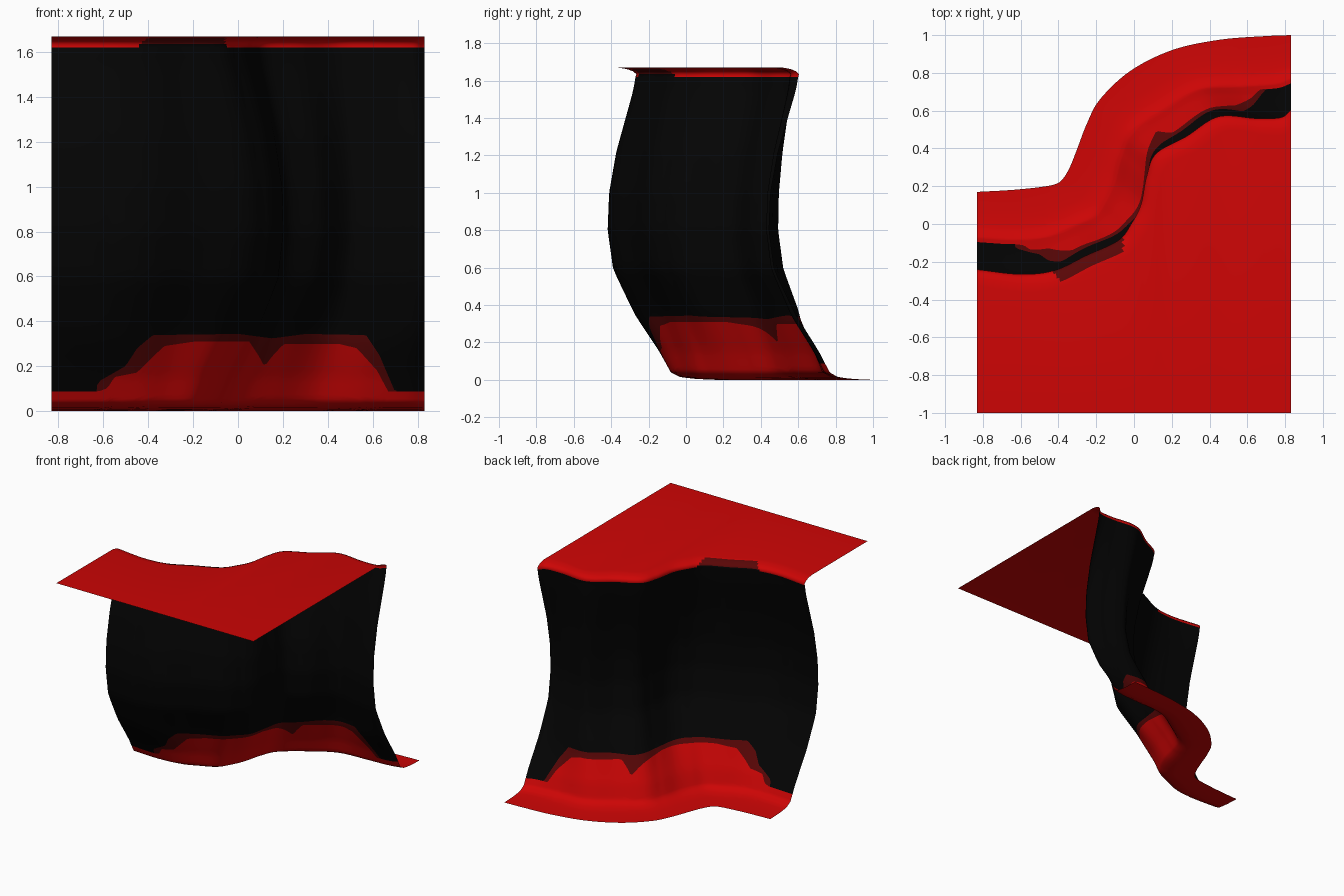
import bpy
from math import pi, sin
from mathutils import Vector

cube = bpy.data.objects.get("Cube")
if cube:
    bpy.data.objects.remove(cube, do_unlink=True)


def material(name, rgb):
    m = bpy.data.materials.new(name)
    m.use_nodes = True
    m.diffuse_color = (*rgb, 1)
    bsdf = next(n for n in m.node_tree.nodes if n.type == 'BSDF_PRINCIPLED')
    bsdf.inputs["Base Color"].default_value = (*rgb, 1)
    bsdf.inputs["Roughness"].default_value = 0.8
    return m


def lerp_table(table, t):
    """Piecewise linear lookup in (key, value) pairs."""
    if t <= table[0][0]:
        return table[0][1]
    for (a, p), (b, q) in zip(table, table[1:]):
        if t <= b:
            return p + (q - p) * (t - a) / (b - a)
    return table[-1][1]


def curve_point(pts, u):
    """Catmull-Rom point on a control polyline, u in 0..1."""
    s = u * (len(pts) - 1)
    i = min(int(s), len(pts) - 2)
    t = s - i
    b, c = Vector(pts[i]), Vector(pts[i + 1])
    a = Vector(pts[i - 1]) if i > 0 else 2 * b - c
    d = Vector(pts[i + 2]) if i + 2 < len(pts) else 2 * c - b
    return 0.5 * (2 * b + (c - a) * t + (2 * a - 5 * b + 4 * c - d) * t ** 2
                  + (3 * b - a - 3 * c + d) * t ** 3)


# S-shaped brink at the top and foot line on the ground
BRINK = [(-.83, -.245), (-.6, -.27), (-.42, -.25), (-.25, -.17), (-.08, -.09),
         (-.01, 0), (.04, .1), (.07, .25), (.12, .37), (.28, .46), (.45, .565),
         (.65, .555), (.78, .56), (.83, .6)]
FOOT = [(-.83, .17), (-.65, .18), (-.5, .195), (-.42, .21), (-.38, .235),
        (-.34, .3), (-.3, .4), (-.25, .53), (-.18, .66), (-.02, .81),
        (.2, .92), (.45, .975), (.7, .995), (.83, 1)]

# Hollow wall profile: height -> share of the way from brink to foot
PROFILE = [(0, 1), (.005, .72), (.015, .53), (.04, .42), (.15, .28), (.36, -.05),
           (.59, -.32), (.8, -.39), (1.0, -.37), (1.22, -.27), (1.4, -.14),
           (1.55, -.03), (1.62, 0)]
LIP = [(1.635, .01), (1.65, -.03), (1.66, -.09), (1.665, -.14), (1.669, -.2)]
# Depth of the hollow along the wall, and a swelling just above the apron
HOLLOW = [(0, 1), (.08, .83), (.25, .85), (.4, 1.03), (.55, 1.03), (.69, .8),
          (.77, .54), (.85, .58), (.92, .76), (1, 1)]
SWELLING = [(.05, 0), (.2, .06), (.36, .13), (.6, .04), (.8, 0)]

# Painted border heights along the wall: red apron and dark red fringe
RED_TOP = [(-.62, .085), (-.58, .1), (-.55, .15), (-.45, .17), (-.4, .22),
           (-.33, .29), (-.2, .31), (.05, .31), (.09, .25), (.12, .195),
           (.15, .24), (.2, .3), (.45, .3), (.53, .28), (.62, .18), (.67, .085)]
DARK_TOP = [(-.64, .085), (-.62, .13), (-.5, .2), (-.45, .28), (-.38, .34),
            (0, .345), (.15, .325), (.3, .345), (.57, .34), (.63, .25), (.7, .085)]

COLS, RED_ROWS, DARK_ROWS, WALL_ROWS = 180, 14, 2, 30
RED, DARK, BLACK = range(3)


def wall_share(u, z):
    f = lerp_table(PROFILE, z)
    if f < 0:
        f *= lerp_table(HOLLOW, u)
    return f + lerp_table(SWELLING, z) * sin(2 * pi * u) ** 2


def cliff_point(u, z, f):
    a, b = curve_point(BRINK, u), curve_point(FOOT, u)
    p = a + (b - a) * f
    return (max(-.83, min(.83, p.x)), p.y, z)


def wall_point(u, z):
    return cliff_point(u, z, wall_share(u, z))


def border(table, u):
    h = .25
    for _ in range(6):
        h = (h + lerp_table(table, wall_point(u, h)[0])) / 2
    return h


# One column of points from the foot, up the wall, over the lip, to the front
verts, columns = [], []
for i in range(COLS + 1):
    u = i / COLS
    red = border(RED_TOP, u)
    dark = max(border(DARK_TOP, u), red + .002)
    levels = [red * (k / RED_ROWS) ** 2 for k in range(RED_ROWS + 1)]
    levels += [red + (dark - red) * k / DARK_ROWS for k in range(1, DARK_ROWS + 1)]
    levels += [dark + (1.62 - dark) * k / WALL_ROWS for k in range(1, WALL_ROWS + 1)]
    col = [wall_point(u, z) for z in levels]
    col += [cliff_point(u, z, f) for z, f in LIP]
    col.append((col[-1][0], -1, 1.67))
    columns.append((dark - red, col))
    verts += col

rows = len(columns[0][1])
first_black = RED_ROWS + DARK_ROWS
first_lip = first_black + WALL_ROWS


def colour(i, j):
    """Paint by row, with a tapering dark fringe on part of the lip."""
    if j < RED_ROWS:
        return RED
    if j < first_black:
        return DARK if columns[i][0] > .006 else BLACK
    if j < first_lip:
        return BLACK
    step = j - first_lip
    inset = .015 * step
    if step < 4 and -.45 + inset < columns[i][1][first_lip][0] < -.05 - inset:
        return DARK if step else BLACK
    return RED


faces, paint = [], []
for i in range(COLS):
    for j in range(rows - 1):
        a, b = i * rows + j, (i + 1) * rows + j
        faces.append((a, a + 1, b + 1, b))
        paint.append(colour(i, j))

mesh = bpy.data.meshes.new("cliff_tile")
mesh.from_pydata(verts, [], faces)
for m in (material("red", (.61, .0015, .0015)),
          material("dark_red", (.1, .002, .002)),
          material("black", (.0012, .0012, .0012))):
    mesh.materials.append(m)
for poly, index in zip(mesh.polygons, paint):
    poly.material_index = index
    poly.use_smooth = True
mesh.update()
cliff = bpy.data.objects.new("cliff_tile", mesh)
bpy.context.collection.objects.link(cliff)
